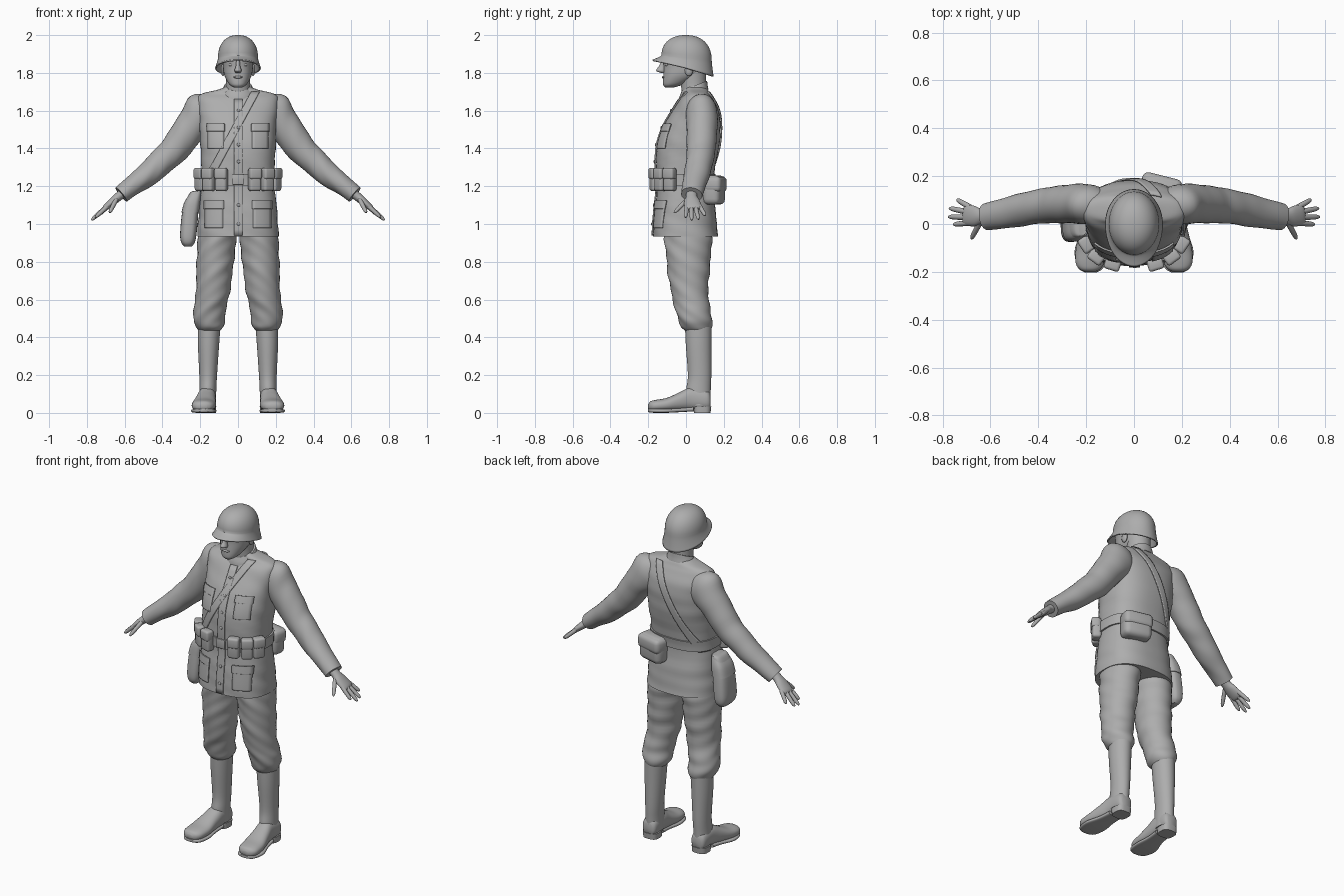
import bpy, bmesh, math
from mathutils import Vector, Matrix

grey = bpy.data.materials.new("plain_grey")
grey.diffuse_color = (0.42, 0.42, 0.42, 1)


def finish(name, bm, mirror=False, solid=0.0, offset=0.0):
    bmesh.ops.recalc_face_normals(bm, faces=bm.faces[:])
    me = bpy.data.meshes.new(name)
    bm.to_mesh(me)
    bm.free()
    me.materials.append(grey)
    ob = bpy.data.objects.new(name, me)
    bpy.context.collection.objects.link(ob)
    if solid:
        m = ob.modifiers.new("thickness", 'SOLIDIFY')
        m.thickness, m.offset = solid, offset
    if mirror:
        m = ob.modifiers.new("mirror", 'MIRROR')
        m.use_mirror_merge = False
    return ob


def spline(rings, steps=5):
    """Smooth interpolation of ring tuples."""
    out, last = [], len(rings) - 1
    for i in range(last):
        a, b, c, d = (rings[max(0, min(last, k))] for k in (i - 1, i, i + 1, i + 2))
        for s in range(steps):
            t = s / steps
            out.append(tuple(0.5 * (2 * q + (r - p) * t + (2 * p - 5 * q + 4 * r - w) * t * t
                             + (3 * q - p - 3 * r + w) * t ** 3) for p, q, r, w in zip(a, b, c, d)))
    return out + [rings[-1]]


def spow(v, e):
    return math.copysign(abs(v) ** e, v)


def loft(name, rings, axis=None, v=(0, 1, 0), p=2.0, n=32, mirror=False, folds=0.0, steps=5):
    """Tube through rings (x, y, z, half width, half depth)."""
    bm, rows, pts = bmesh.new(), [], spline(rings, steps)
    for i, r in enumerate(pts):
        c = Vector(r[:3])
        t = Vector(axis) if axis else Vector(pts[min(i + 1, len(pts) - 1)][:3]) - Vector(pts[max(i - 1, 0)][:3])
        t.normalize()
        u = Vector(v).cross(t).normalized()
        w = t.cross(u)
        row = []
        for k in range(n):
            a = 2 * math.pi * k / n
            f = 1 + folds * math.sin(55 * c.z + 3 * math.sin(a + 1) + 2 * a) * math.sin(17 * c.z + a)
            row.append(bm.verts.new(c + u * r[3] * f * spow(math.cos(a), 2 / p)
                                    + w * r[4] * f * spow(math.sin(a), 2 / p)))
        rows.append(row)
    for r0, r1 in zip(rows, rows[1:]):
        for k in range(n):
            bm.faces.new((r0[k], r0[(k + 1) % n], r1[(k + 1) % n], r1[k]))
    bm.faces.new(rows[0][::-1])
    bm.faces.new(rows[-1])
    return finish(name, bm, mirror)


def box(name, loc, size, rot=(0, 0, 0), bevel=0.015, mirror=False):
    bm = bmesh.new()
    bmesh.ops.create_cube(bm, size=1)
    bmesh.ops.scale(bm, vec=size, verts=bm.verts[:])
    bmesh.ops.bevel(bm, geom=bm.edges[:], offset=bevel, segments=3, profile=0.5, affect='EDGES')
    m = Matrix.Translation(loc)
    for ang, ax in zip(rot, 'XYZ'):
        m = m @ Matrix.Rotation(math.radians(ang), 4, ax)
    bmesh.ops.transform(bm, matrix=m, verts=bm.verts[:])
    return finish(name, bm, mirror)


def ball(name, loc, size, mirror=False):
    bm = bmesh.new()
    bmesh.ops.create_uvsphere(bm, u_segments=14, v_segments=8, radius=1)
    bmesh.ops.scale(bm, vec=size, verts=bm.verts[:])
    bmesh.ops.translate(bm, vec=loc, verts=bm.verts[:])
    return finish(name, bm, mirror)


# Jacket body
P = 2.5
jacket = [(0, y, z, a, b) for z, y, a, b in (
    (0.935, -0.002, 0.216, 0.172), (1.0, -0.004, 0.212, 0.168), (1.08, -0.005, 0.206, 0.16),
    (1.2, -0.006, 0.194, 0.147), (1.3, -0.002, 0.194, 0.157), (1.42, 0.012, 0.2, 0.164),
    (1.52, 0.032, 0.204, 0.15), (1.6, 0.05, 0.212, 0.122), (1.66, 0.055, 0.215, 0.09),
    (1.69, 0.06, 0.19, 0.066), (1.71, 0.055, 0.11, 0.06), (1.725, 0.05, 0.07, 0.05))]
loft("jacket", jacket, axis=(0, 0, 1), p=P, n=48, folds=0.012)
samples = spline(jacket, 10)


def body(z):
    """Jacket centre y, half width and half depth at height z."""
    for a, b in zip(samples, samples[1:]):
        if a[2] <= z <= b[2]:
            f = (z - a[2]) / (b[2] - a[2])
            return [a[i] + (b[i] - a[i]) * f for i in (1, 3, 4)]
    return samples[-1][1], samples[-1][3], samples[-1][4]


def patch(name, x0, x1, z0, z1, side=-1, slope=0.0, mirror=False, lift=0.004, nx=6, nz=24):
    """Cloth panel lying on the front (-1) or back (1) of the jacket."""
    bm, rows = bmesh.new(), []
    for j in range(nz + 1):
        z = z0 + (z1 - z0) * j / nz
        cy, rx, ry = body(z)
        row = []
        for i in range(nx + 1):
            x = x0 + (x1 - x0) * i / nx + slope * (z - z0)
            q = min(abs(x / rx), 0.98)
            row.append(bm.verts.new((spow(x, 1) if abs(x) < rx else math.copysign(rx, x),
                                     cy + side * (ry * (1 - q ** P) ** (1 / P) + lift), z)))
        rows.append(row)
    for r0, r1 in zip(rows, rows[1:]):
        for i in range(nx):
            bm.faces.new((r0[i], r0[i + 1], r1[i + 1], r1[i]))
    return finish(name, bm, mirror, 0.008)


patch("front_placket", -0.02, 0.025, 0.94, 1.66)
patch("chest_pocket", 0.075, 0.16, 1.4, 1.52, mirror=True)
patch("chest_pocket_flap", 0.07, 0.165, 1.49, 1.53, mirror=True, lift=0.009)
patch("hip_pocket", 0.08, 0.175, 0.98, 1.12, mirror=True)
patch("hip_pocket_flap", 0.075, 0.18, 1.08, 1.125, mirror=True, lift=0.009)
patch("strap_front", -0.2, -0.155, 1.2, 1.7, slope=0.54)
patch("strap_back", -0.2, -0.155, 1.2, 1.7, side=1, slope=0.54, lift=0.006)
for i, z in enumerate((1.0, 1.1, 1.33, 1.42, 1.51, 1.6)):
    cy, rx, ry = body(z)
    ball(f"button_{i}", (0.003, cy - ry - 0.008, z), (0.009, 0.005, 0.009))

# Belt with buckle and ammunition pouches
loft("belt", [(0, body(z)[0], z, body(z)[1] + 0.009, body(z)[2] + 0.009) for z in (1.205, 1.235, 1.265)],
     axis=(0, 0, 1), p=P, n=48)
box("belt_buckle", (0, -0.165, 1.235), (0.06, 0.014, 0.055), bevel=0.004)
cy, rx, ry = body(1.235)
for i, deg in enumerate((20, 43, 66)):
    a = math.radians(deg)
    x, y = rx * math.sin(a) ** 0.8, cy - ry * math.cos(a) ** 0.8
    turn = (0, 0, deg * 0.85)
    d = Vector((math.sin(a), -math.cos(a), 0))
    c = Vector((x, y, 1.235)) + d * 0.018
    box(f"pouch_{i}", c, (0.064, 0.05, 0.122), turn, 0.014, True)
    box(f"pouch_flap_{i}", c + d * 0.006 + Vector((0, 0, 0.032)), (0.067, 0.048, 0.06), turn, 0.012, True)

# Rear bag and side satchel
box("rear_bag", (0.11, 0.148, 1.18), (0.165, 0.095, 0.155), (0, 0, -14), 0.03)
box("rear_bag_flap", (0.112, 0.155, 1.21), (0.17, 0.095, 0.085), (0, 0, -14), 0.025)
loft("satchel", [(-0.215, 0, 1.175, 0.018, 0.045), (-0.228, 0, 1.16, 0.03, 0.055), (-0.25, 0, 1.08, 0.042, 0.068),
                 (-0.262, 0, 0.96, 0.044, 0.075), (-0.265, 0, 0.905, 0.037, 0.07), (-0.265, 0, 0.88, 0.02, 0.05)],
     axis=(0, 0, 1), p=3)
loft("satchel_flap", [(-0.218, 0, 1.172, 0.026, 0.05), (-0.24, 0, 1.12, 0.042, 0.068), (-0.253, 0, 1.06, 0.047, 0.074)],
     axis=(0, 0, 1), p=3)

# Sleeves
loft("sleeve", [(0.12, 0.07, 1.645, 0.04, 0.05), (0.175, 0.08, 1.6, 0.108, 0.08), (0.24, 0.085, 1.525, 0.088, 0.083),
                (0.333, 0.08, 1.4, 0.078, 0.076), (0.405, 0.072, 1.33, 0.07, 0.072), (0.475, 0.058, 1.265, 0.064, 0.068),
                (0.55, 0.043, 1.21, 0.054, 0.062), (0.618, 0.03, 1.155, 0.047, 0.057)], mirror=True, folds=0.025)

# Hands
loft("palm", [(0.6, 0.03, 1.172, 0.025, 0.03), (0.635, 0.03, 1.143, 0.023, 0.03), (0.665, 0.032, 1.118, 0.021, 0.042),
              (0.7, 0.038, 1.088, 0.016, 0.044), (0.712, 0.04, 1.078, 0.008, 0.036)], mirror=True, n=20)
fingers = {"index_finger": ((0.69, 0.005, 1.095), (0.755, -0.002, 1.035)),
           "middle_finger": ((0.695, 0.028, 1.093), (0.776, 0.03, 1.02)),
           "ring_finger": ((0.695, 0.05, 1.092), (0.772, 0.066, 1.025)),
           "little_finger": ((0.685, 0.07, 1.098), (0.74, 0.102, 1.045)),
           "thumb": ((0.645, 0.005, 1.128), (0.68, -0.062, 1.06))}
for name, (s, e) in fingers.items():
    s, e = Vector(s), Vector(e)
    loft(name, [(*s.lerp(e, f), r, r) for f, r in ((0, 0.012), (0.45, 0.0115), (0.85, 0.0095), (1, 0.004))],
         mirror=True, n=12, steps=3)

# Trousers, bloused over the boots
loft("trouser_leg", [(x, y, z, a, b) for x, y, z, a, b in (
    (0.106, 0.01, 0.98, 0.1, 0.125), (0.112, 0.012, 0.9, 0.103, 0.124), (0.121, 0.014, 0.8, 0.098, 0.116),
    (0.127, 0.015, 0.7, 0.094, 0.105), (0.139, 0.025, 0.6, 0.087, 0.095), (0.15, 0.038, 0.54, 0.087, 0.092),
    (0.153, 0.05, 0.49, 0.083, 0.09), (0.15, 0.056, 0.455, 0.07, 0.083), (0.15, 0.062, 0.435, 0.056, 0.066))],
    axis=(0, 0, 1), mirror=True, folds=0.045)

# Boots
loft("boot_shaft", [(0.152, 0.065, 0.48, 0.061, 0.071), (0.156, 0.067, 0.36, 0.056, 0.068),
                    (0.158, 0.072, 0.2, 0.047, 0.062), (0.16, 0.066, 0.12, 0.045, 0.065),
                    (0.162, 0.067, 0.04, 0.046, 0.062)], axis=(0, 0, 1), mirror=True)
loft("boot_foot", [(0.162, 0.13, 0.06, 0.03, 0.035), (0.163, 0.11, 0.068, 0.045, 0.055), (0.165, 0.03, 0.075, 0.048, 0.062),
                   (0.172, -0.03, 0.061, 0.054, 0.05), (0.179, -0.1, 0.044, 0.063, 0.036), (0.184, -0.16, 0.038, 0.06, 0.031),
                   (0.185, -0.188, 0.036, 0.044, 0.025), (0.185, -0.2, 0.034, 0.02, 0.012)],
     axis=(0, -1, 0), v=(0, 0, 1), p=2.3, mirror=True)
loft("boot_sole", [(0.181, -0.202, 0.013, 0.025, 0.008), (0.181, -0.18, 0.012, 0.055, 0.011), (0.181, -0.11, 0.011, 0.067, 0.011),
                   (0.173, -0.03, 0.015, 0.05, 0.011), (0.166, 0.04, 0.02, 0.045, 0.012)],
     axis=(0, 1, 0), v=(0, 0, 1), p=3.5, mirror=True)
loft("boot_heel", [(0.163, 0.086, 0, 0.046, 0.044), (0.163, 0.086, 0.035, 0.048, 0.048)],
     axis=(0, 0, 1), p=3, mirror=True, steps=1)

# Neck, collar and head
loft("neck", [(0, 0.045, 1.67, 0.072, 0.065), (0, 0.04, 1.73, 0.063, 0.066), (0, 0.035, 1.82, 0.066, 0.07)], axis=(0, 0, 1))
loft("collar", [(0, 0.04, 1.68, 0.098, 0.085), (0, 0.04, 1.705, 0.085, 0.08), (0, 0.045, 1.732, 0.072, 0.072)], axis=(0, -0.4, 1))
loft("head", [(0, -0.088, 1.722, 0.02, 0.02), (0, -0.072, 1.735, 0.042, 0.048), (0, -0.05, 1.757, 0.058, 0.072),
              (0, -0.02, 1.79, 0.073, 0.1), (0, -0.005, 1.83, 0.079, 0.113), (0, 0, 1.88, 0.082, 0.12),
              (0, 0, 1.93, 0.07, 0.1)], axis=(0, 0, 1), p=2.2)
loft("nose", [(0, -0.118, 1.865, 0.009, 0.01), (0, -0.127, 1.835, 0.012, 0.017), (0, -0.133, 1.812, 0.019, 0.025),
              (0, -0.122, 1.8, 0.012, 0.012)], axis=(0, 0, 1), n=16)
ball("lips", (0, -0.112, 1.777), (0.026, 0.016, 0.008))
ball("chin", (0, -0.1, 1.742), (0.026, 0.02, 0.016))
ball("eye", (0.034, -0.1, 1.843), (0.016, 0.012, 0.009), True)
ball("ear", (0.08, 0.015, 1.815), (0.011, 0.022, 0.032), True)

# Helmet: boxy dome, then a flared rim that dips toward the back
bm, rows, N = bmesh.new(), [], 48
for j in range(22):
    row = []
    for k in range(N):
        a = 2 * math.pi * k / N
        f = -math.sin(a)                       # 1 at the front, -1 at the back
        base_z = 1.88 + 0.012 * f
        base_y = 0.13 if f > 0 else 0.136
        if j < 14:
            t = math.radians(2 + 88 * j / 13)
            r, z = math.sin(t) ** 0.87, base_z + (2.0 - base_z) * max(0, math.cos(t)) ** 0.92
            x, y = 0.106 * r, base_y * r
        else:
            s = (j - 13) / 8
            rim_y = 0.178 if f > 0 else 0.146
            z = base_z + (1.826 + 0.044 * f - base_z) * s
            x, y = 0.106 + 0.015 * s ** 1.4, base_y + (rim_y - base_y) * s ** 1.3
        row.append(bm.verts.new((x * math.cos(a), y * math.sin(a), z)))
    rows.append(row)
for r0, r1 in zip(rows, rows[1:]):
    for k in range(N):
        bm.faces.new((r0[k], r1[k], r1[(k + 1) % N], r0[(k + 1) % N]))
bm.faces.new(rows[0])
finish("helmet", bm, solid=0.008, offset=-1)

# Smooth shading with crisp edges
bpy.ops.object.select_all(action='SELECT')
bpy.context.view_layer.objects.active = bpy.data.objects["jacket"]
bpy.ops.object.shade_smooth_by_angle(angle=math.radians(45))
